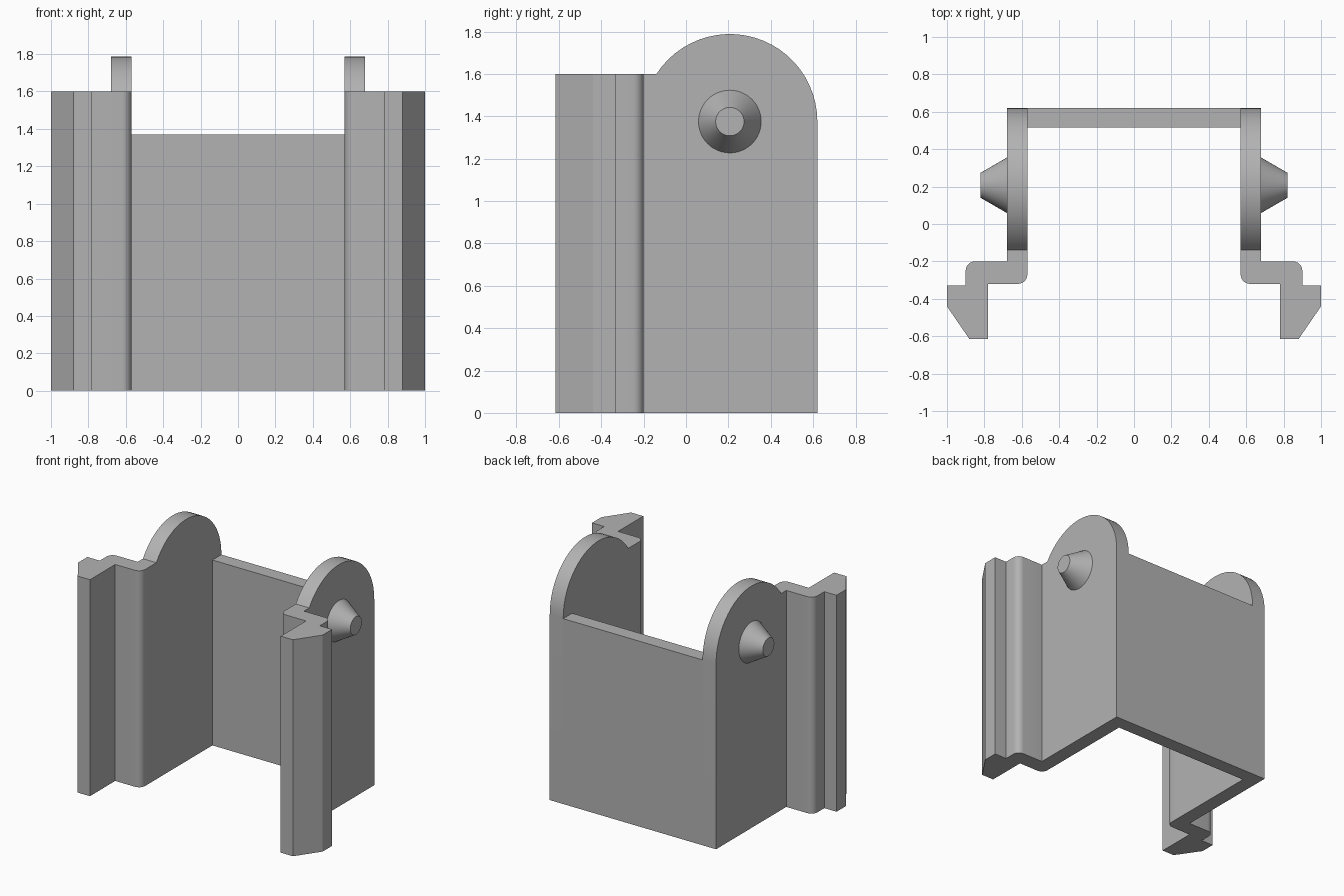
import bpy, bmesh, math
from mathutils import Vector, Matrix

cube = bpy.data.objects.get("Cube")
if cube:
    bpy.data.objects.remove(cube, do_unlink=True)

grey = bpy.data.materials.new("plain grey")
grey.use_nodes = True
colour = (0.45, 0.45, 0.45, 1)
grey.diffuse_color = colour
grey.node_tree.nodes["Principled BSDF"].inputs["Base Color"].default_value = colour

INNER, OUTER = 0.57, 0.68      # side plate thickness in x
BACK, CLIP_TOP = 0.62, 1.6
PIVOT_Y, PIVOT_Z = 0.207, 1.375


def finish(bm, name):
    bmesh.ops.recalc_face_normals(bm, faces=bm.faces[:])
    mesh = bpy.data.meshes.new(name)
    bm.to_mesh(mesh)
    bm.free()
    mesh.materials.append(grey)
    obj = bpy.data.objects.new(name, mesh)
    bpy.context.collection.objects.link(obj)
    bpy.ops.object.select_all(action='DESELECT')
    obj.select_set(True)
    bpy.context.view_layer.objects.active = obj
    bpy.ops.object.shade_smooth_by_angle(angle=math.radians(30))
    return obj


def extrude(name, points, direction):
    bm = bmesh.new()
    face = bm.faces.new([bm.verts.new(p) for p in points])
    result = bmesh.ops.extrude_face_region(bm, geom=[face], use_keep_orig=True)
    moved = [g for g in result["geom"] if isinstance(g, bmesh.types.BMVert)]
    bmesh.ops.translate(bm, verts=moved, vec=Vector(direction))
    return finish(bm, name)


def arc(cx, cy, radius, start, end, steps):
    angles = [math.radians(start + (end - start) * i / steps) for i in range(steps + 1)]
    return [(cx + radius * math.cos(a), cy + radius * math.sin(a)) for a in angles]


# Side plate outline with its rounded ear, in y and z
ear_radius = BACK - PIVOT_Y
ear_end = 180 - math.degrees(math.asin((CLIP_TOP - PIVOT_Z) / ear_radius))
plate = [(-0.2, 0), (BACK, 0)]
plate += arc(PIVOT_Y, PIVOT_Z, ear_radius, 0, ear_end, 24) + [(-0.2, CLIP_TOP)]

# Stepped clip outline with a hooked lip, in x and y
clip = [(INNER, -0.2)]
clip += arc(INNER + 0.05, -0.27, 0.05, 180, 270, 6)
clip += [(0.78, -0.32), (0.78, -0.615), (0.88, -0.615), (1, -0.44), (1, -0.33), (0.9, -0.33)]
clip += arc(0.85, -0.25, 0.05, 0, 90, 6) + [(OUTER, -0.2)]

for side, s in (("left", 1), ("right", -1)):
    extrude(side + "_side_plate", [(s * INNER, y, z) for y, z in plate],
            (s * (OUTER - INNER), 0, 0))
    extrude(side + "_clip", [(s * x, y, 0) for x, y in clip], (0, 0, CLIP_TOP))
    # Tapered pivot pin
    bm = bmesh.new()
    place = Matrix.Translation((s * 0.75, PIVOT_Y, PIVOT_Z)) @ Matrix.Rotation(s * math.pi / 2, 4, 'Y')
    bmesh.ops.create_cone(bm, cap_ends=True, segments=48, radius1=0.148,
                          radius2=0.067, depth=0.14, matrix=place)
    finish(bm, side + "_pivot_pin")

# Back wall between the plates
wall = [(-INNER, 0.515, 0), (INNER, 0.515, 0), (INNER, BACK, 0), (-INNER, BACK, 0)]
extrude("back_wall", wall, (0, 0, 1.37))
